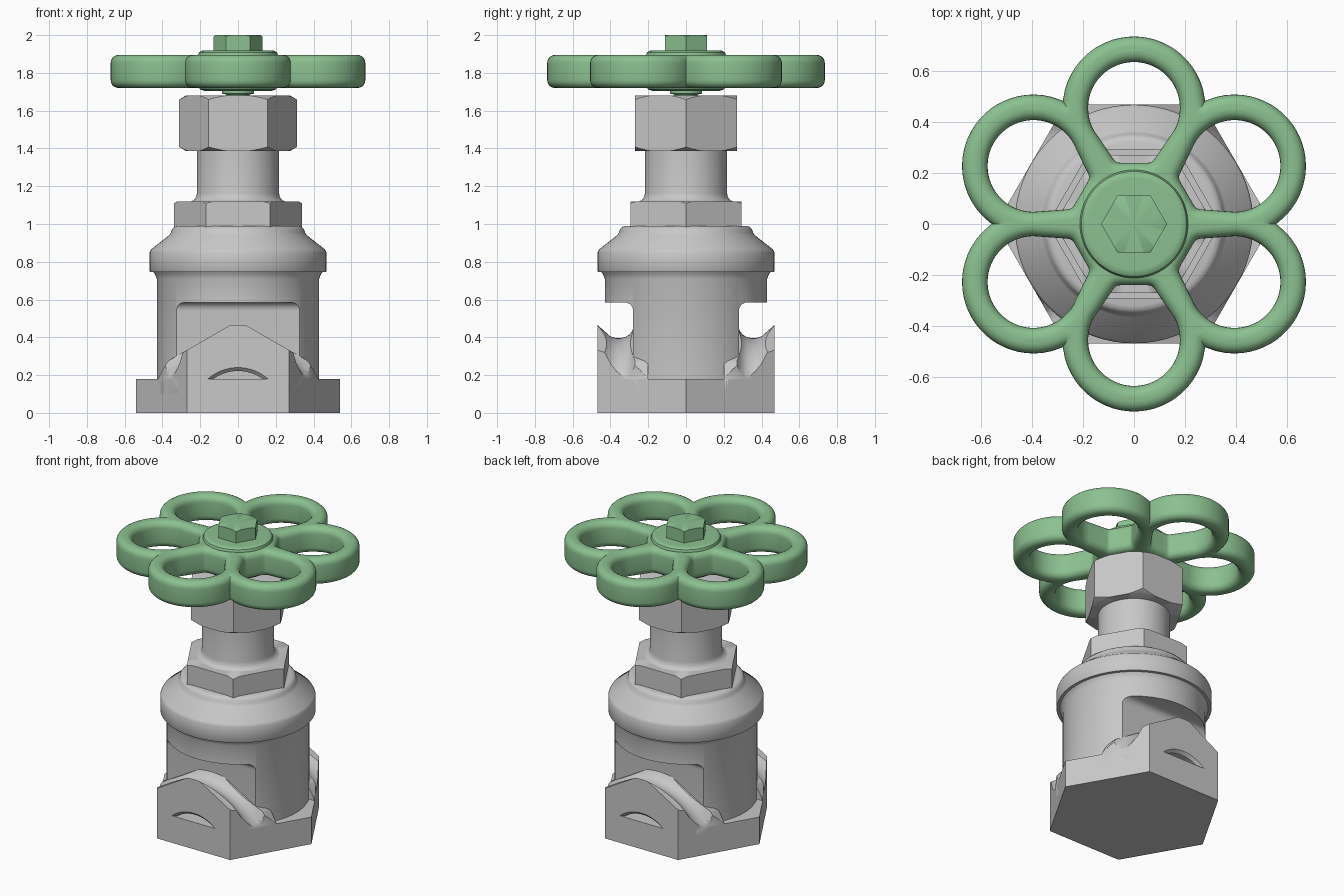
import bpy, bmesh
from math import sin, cos, pi, radians, sqrt
from mathutils import Matrix, Vector

cube = bpy.data.objects.get("Cube")
if cube:
    bpy.data.objects.remove(cube, do_unlink=True)


def material(name, color):
    mat = bpy.data.materials.new(name)
    mat.use_nodes = True
    mat.diffuse_color = color
    node = next(n for n in mat.node_tree.nodes if n.type == 'BSDF_PRINCIPLED')
    node.inputs["Base Color"].default_value = color
    node.inputs["Roughness"].default_value = 0.6
    return mat


METAL = material("grey metal", (0.58, 0.58, 0.585, 1))
GREEN = material("green paint", (0.26, 0.53, 0.28, 1))


def lathe(profile, steps=72):
    """Revolve (radius, height) points around z into a closed solid."""
    bm = bmesh.new()
    verts = [bm.verts.new((r, 0, z)) for r, z in profile]
    edges = [bm.edges.new(pair) for pair in zip(verts, verts[1:])]
    bmesh.ops.spin(bm, geom=verts + edges, cent=(0, 0, 0), axis=(0, 0, 1),
                   angle=2 * pi, steps=steps, use_duplicate=False)
    bmesh.ops.remove_doubles(bm, verts=bm.verts, dist=0.0005)
    bmesh.ops.recalc_face_normals(bm, faces=bm.faces)
    return bm


def trim(bm, normal, point):
    """Cut away everything in front of a plane and cap the cut."""
    geom = bm.verts[:] + bm.edges[:] + bm.faces[:]
    bmesh.ops.bisect_plane(bm, geom=geom, plane_co=point, plane_no=normal,
                           dist=0.00001, clear_outer=True)
    rim = [e for e in bm.edges if e.is_boundary]
    bmesh.ops.edgeloop_fill(bm, edges=rim)


def trim_hex(bm, apothem, start):
    for k in range(6):
        a = radians(start + 60 * k)
        n = Vector((cos(a), sin(a), 0))
        trim(bm, n, n * apothem)


def smooth(obj, angle=32):
    bpy.ops.object.select_all(action='DESELECT')
    obj.select_set(True)
    bpy.context.view_layer.objects.active = obj
    bpy.ops.object.shade_smooth_by_angle(angle=radians(angle))


def add(name, bm, mat):
    bmesh.ops.recalc_face_normals(bm, faces=bm.faces)
    mesh = bpy.data.meshes.new(name)
    bm.to_mesh(mesh)
    bm.free()
    mesh.materials.append(mat)
    obj = bpy.data.objects.new(name, mesh)
    bpy.context.collection.objects.link(obj)
    smooth(obj)
    return obj


def cut(obj, bm):
    """Subtract a temporary solid from an object."""
    cutter = add("cutter", bm, METAL)
    mod = obj.modifiers.new("cut", 'BOOLEAN')
    mod.object = cutter
    mod.solver = 'EXACT'
    bpy.context.view_layer.objects.active = obj
    bpy.ops.object.modifier_apply(modifier=mod.name)
    bpy.data.objects.remove(cutter, do_unlink=True)
    smooth(obj)


def hex_nut(name, apothem, bottom, top, mat, chamfer, low=True):
    """Hexagon with conical chamfers at its ends."""
    big = apothem / cos(pi / 6) + 0.002
    small = big - chamfer * 1.7
    start = [(small, bottom), (big, bottom + chamfer)] if low else [(big, bottom)]
    bm = lathe([(0, bottom)] + start + [(big, top - chamfer), (small, top), (0, top)])
    trim_hex(bm, apothem, 30)
    return add(name, bm, mat)


# Hexagonal base
base = lathe([(0, 0), (0.7, 0), (0.7, 0.18), (0, 0.18)])
trim_hex(base, 0.468, 30)
add("base", base, METAL)

# Body with a recess under the front and back shoulders
body = add("body", lathe([(0, 0.1), (0.43, 0.1), (0.43, 0.71), (0.44, 0.735),
                          (0.45, 0.75), (0, 0.75)]), METAL)
for side in (-1, 1):
    box = bmesh.new()
    bmesh.ops.create_cube(box, size=1, matrix=Matrix.Translation(
        (0, side * 0.68, 0.185)) @ Matrix.Diagonal((1.6, 0.8, 0.8, 1)))
    bmesh.ops.bevel(box, geom=box.edges[:], offset=0.045, segments=5,
                    profile=0.5, affect='EDGES')
    cut(body, box)

# Pipe ports at front and back, shaped by crossing hexagons
for name, turn in (("front_port", 0), ("back_port", pi)):
    place = Matrix.Rotation(turn, 4, 'Z') @ Matrix.Rotation(pi / 2, 4, 'X')
    port = lathe([(0, 0.2), (0.46, 0.2), (0.46, 0.27), (0.435, 0.285), (0.415, 0.3),
                  (0.402, 0.32), (0.396, 0.345), (0.396, 0.37), (0.405, 0.4),
                  (0.465, 0.468), (0.465, 0.5), (0, 0.5)])
    trim_hex(port, 0.423, 0)
    port.transform(place)
    trim_hex(port, 0.468, 30)
    trim(port, Vector((0, 0, -1)), Vector((0, 0, 0.1)))
    obj = add(name, port, METAL)
    bore = lathe([(0, 0.36), (0.222, 0.36), (0.222, 0.45), (0.242, 0.47),
                  (0.242, 0.6), (0, 0.6)])
    bore.transform(place)
    cut(obj, bore)

# Shoulder collar, bonnet and packing nut
add("collar", lathe([(0, 0.745), (0.465, 0.745), (0.468, 0.75), (0.468, 0.85),
                     (0.46, 0.866), (0.365, 0.94), (0.355, 0.955), (0.35, 0.972),
                     (0.338, 0.985), (0.32, 0.99), (0, 0.99)]), METAL)
hex_nut("bonnet_hexagon", 0.294, 0.985, 1.12, METAL, 0.012, low=False)
add("bonnet_neck", lathe([(0, 1.1), (0.25, 1.1), (0.248, 1.12), (0.232, 1.128),
                          (0.222, 1.142), (0.217, 1.165), (0.217, 1.4), (0, 1.4)]), METAL)
hex_nut("packing_nut", 0.27, 1.387, 1.68, METAL, 0.022)

# Handwheel: six rounded lobes with teardrop openings
LOBE, OUTER, INNER, ROUND = 0.455, 0.28, 0.18, 0.042


def lobe_reach(a):
    return LOBE * cos(a) + sqrt(max((OUTER - ROUND) ** 2 - (LOBE * sin(a)) ** 2, 0))


def rim_point(i, count):
    t = 2 * pi * i / count
    a = abs((t + pi / 6) % (pi / 3) - pi / 6)
    p, q = lobe_reach(a), lobe_reach(pi / 3 - a)
    blend = 0.15
    h = max(blend - abs(p - q), 0) / blend
    r = max(p, q) + h * h * blend / 4
    return (r * cos(t + pi / 6), r * sin(t + pi / 6))


def opening():
    """Teardrop outline pointing along x, widened by the rounding."""
    pts = []
    for cx, cy, r, a0, a1 in ((LOBE, 0, INNER, -120, 120),
                              (0.27, 0.055, 0.03, 120, 180),
                              (0.27, -0.055, 0.03, 180, 240)):
        n = 40 if r == INNER else 6
        for i in range(n + 1):
            a = radians(a0 + (a1 - a0) * i / n)
            pts.append((cx + (r + ROUND) * cos(a), cy + (r + ROUND) * sin(a)))
    return pts


def add_loop(curve, pts):
    line = curve.splines.new('POLY')
    line.points.add(len(pts) - 1)
    for p, (x, y) in zip(line.points, pts):
        p.co = (x, y, 0, 1)
    line.use_cyclic_u = True


curve = bpy.data.curves.new("wheel_outline", 'CURVE')
curve.dimensions = '2D'
curve.fill_mode = 'BOTH'
curve.extrude = 0.0875 - ROUND
curve.bevel_depth = ROUND
curve.bevel_resolution = 4
add_loop(curve, [rim_point(i, 180) for i in range(180)])
for k in range(6):
    a = radians(30 + 60 * k)
    add_loop(curve, [(x * cos(a) - y * sin(a), x * sin(a) + y * cos(a))
                     for x, y in opening()])
outline = bpy.data.objects.new("wheel_outline", curve)
bpy.context.collection.objects.link(outline)
bpy.context.view_layer.update()
wheel_bm = bmesh.new()
wheel_bm.from_mesh(outline.to_mesh())
outline.to_mesh_clear()
bpy.data.objects.remove(outline, do_unlink=True)
bmesh.ops.remove_doubles(wheel_bm, verts=wheel_bm.verts, dist=0.0003)
wheel_bm.transform(Matrix.Translation((0, 0, 1.8075)))
add("handwheel", wheel_bm, GREEN)

# Wheel hub, stem collar and top nut
add("wheel_hub", lathe([(0, 1.66), (0.06, 1.66), (0.06, 1.685), (0.085, 1.69),
                        (0.085, 1.705), (0.18, 1.705), (0.2, 1.712), (0.212, 1.73),
                        (0.212, 1.895), (0.206, 1.909), (0.192, 1.917), (0.18, 1.918),
                        (0, 1.918)]), GREEN)
hex_nut("top_nut", 0.112, 1.91, 2.0, GREEN, 0.008, low=False)
